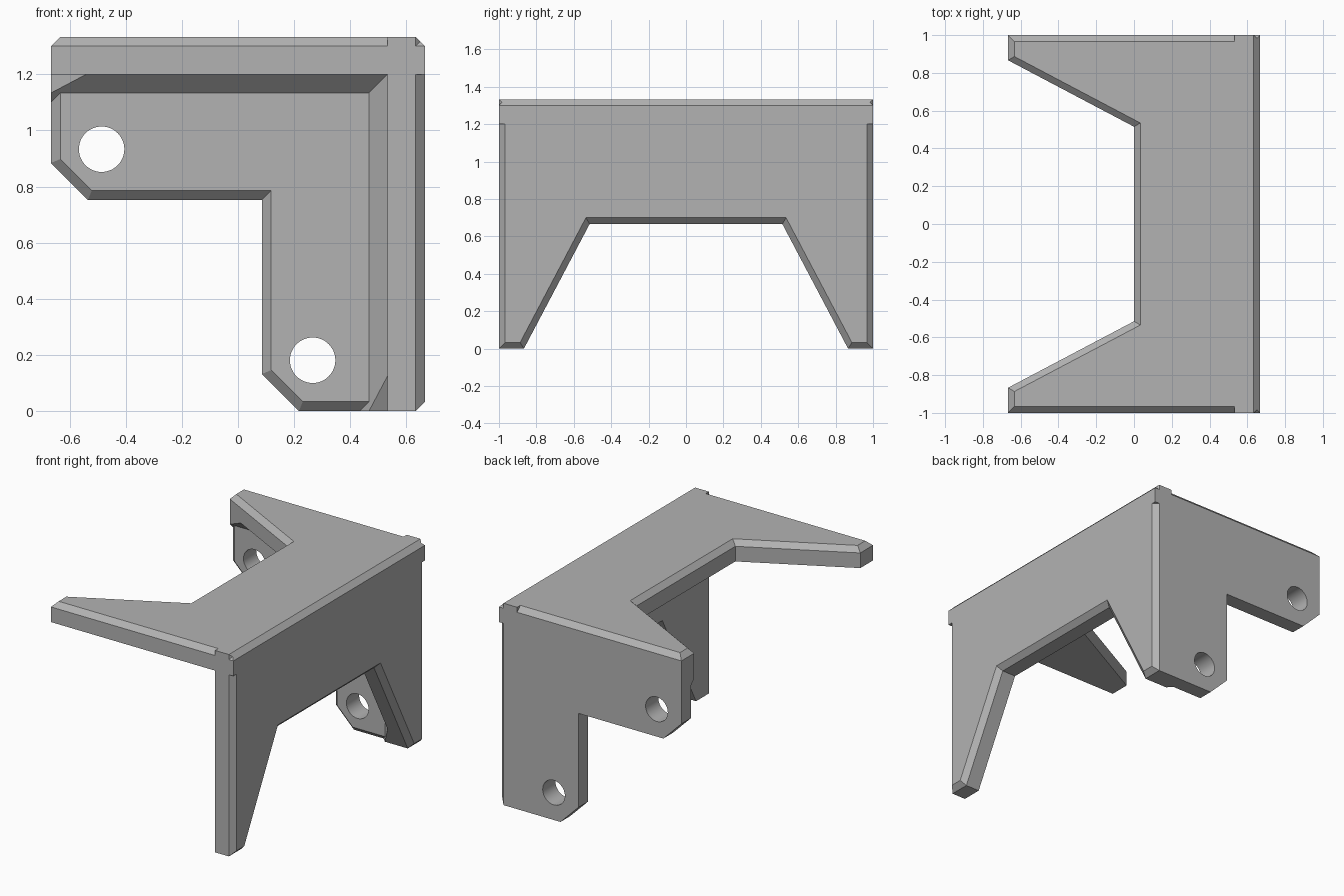
import bpy, bmesh, math
from mathutils import Vector

cube = bpy.data.objects.get("Cube")
if cube:
    bpy.data.objects.remove(cube)

W, H = 2 / 3, 4 / 3        # half width, full height
T, C = 2 / 15, 1 / 30      # plate thickness, chamfer size

grey = bpy.data.materials.new("grey")
grey.use_nodes = True
grey.diffuse_color = (0.45, 0.45, 0.45, 1)
grey.node_tree.nodes["Principled BSDF"].inputs["Base Color"].default_value = (0.45, 0.45, 0.45, 1)


def inset(pts, d):
    """Mitred inward offset of a counter-clockwise outline."""
    out = []
    for i, p in enumerate(pts):
        a = (p - pts[i - 1]).normalized()
        b = (pts[(i + 1) % len(pts)] - p).normalized()
        na, nb = Vector((-a.y, a.x)), Vector((-b.y, b.x))
        out.append(p + (na + nb) * d / (1 + na.dot(nb)))
    return out


def loft(name, rings, place):
    """Solid through matching rings of (outline, depth); place maps to x, y, z."""
    bm = bmesh.new()
    loops = [[bm.verts.new(place(p.x, p.y, d)) for p in pts] for pts, d in rings]
    bm.faces.new(loops[0])
    bm.faces.new(loops[-1])
    n = len(loops[0])
    for lo, hi in zip(loops, loops[1:]):
        for i in range(n):
            j = (i + 1) % n
            bm.faces.new((lo[i], lo[j], hi[j], hi[i]))
    return finish(name, bm)


def finish(name, bm):
    bmesh.ops.recalc_face_normals(bm, faces=bm.faces[:])
    me = bpy.data.meshes.new(name)
    bm.to_mesh(me)
    bm.free()
    me.materials.append(grey)
    ob = bpy.data.objects.new(name, me)
    bpy.context.collection.objects.link(ob)
    return ob


def combine(target, other, op):
    bpy.context.view_layer.objects.active = target
    mod = target.modifiers.new(op, 'BOOLEAN')
    mod.operation, mod.solver, mod.object = op, 'EXACT', other
    bpy.ops.object.modifier_apply(modifier=mod.name)
    bpy.data.objects.remove(other)


def flat(x, y, z):         # lying plate
    return (x, y, z)


def upright(x, y, z):      # same plate mirrored into the right side
    return (z - W, y, x + W)


# Notched plate outline, shared by the top and the side
plate = [Vector(p) for p in ((-W, -1), (W, -1), (W, 1), (-W, 1), (-W, 1 - T),
                             (0, .515), (0, -.515), (-W, T - 1))]
plate_rings = [(plate, H - T), (plate, H - C), (inset(plate, C), H)]


def gusset(name, place):
    """Sloped fillet along the back plate, trimmed by the notch edge."""
    section = [(.75, H - .083), (.95, H - .083), (.95, 1.05)]
    bm = bmesh.new()
    ends = [[bm.verts.new((x, y, z)) for y, z in section] for x in (-W, .6)]
    bm.faces.new(ends[0])
    bm.faces.new(ends[1])
    for i in range(3):
        j = (i + 1) % 3
        bm.faces.new((ends[0][i], ends[0][j], ends[1][j], ends[1][i]))
    along = plate[5] - plate[4]
    cut = bmesh.ops.bisect_plane(bm, geom=bm.verts[:] + bm.edges[:] + bm.faces[:],
                                 plane_co=(-W, 1 - T, 0),
                                 plane_no=(along.y, -along.x, 0), clear_outer=True)
    edges = [e for e in cut["geom_cut"] if isinstance(e, bmesh.types.BMEdge)]
    bmesh.ops.holes_fill(bm, edges=edges, sides=0)
    for v in bm.verts:
        v.co = place(*v.co)
    return finish(name, bm)


# L-shaped back plate, chamfered on its inner face
ell = [Vector(p) for p in ((-W, .884), (-.535, .752), (.085, .752), (.085, .132),
                           (.217, 0), (.6, 0), (.6, 1.267), (-W, 1.267))]
bracket = loft("bracket", [(ell, 1), (ell, 1 - T + C), (inset(ell, C), 1 - T)],
               lambda x, z, y: (x, y, z))

# Top and side plates with their gussets
for name, place in (("top_plate", flat), ("side_plate", upright)):
    combine(bracket, loft(name, plate_rings, place), 'UNION')
    combine(bracket, gusset(name + "_gusset", place), 'UNION')

# Bolt holes
for x, z in ((-.486, .933), (.266, .181)):
    circle = [Vector((x + .081 * math.cos(a), z + .081 * math.sin(a)))
              for a in (i * math.tau / 48 for i in range(48))]
    hole = loft("hole_cutter", [(circle, .7), (circle, 1.2)],
                lambda x, z, y: (x, y, z))
    combine(bracket, hole, 'DIFFERENCE')

bpy.ops.object.select_all(action='DESELECT')
bracket.select_set(True)
bpy.context.view_layer.objects.active = bracket
bpy.ops.object.shade_smooth_by_angle(angle=math.radians(20))
